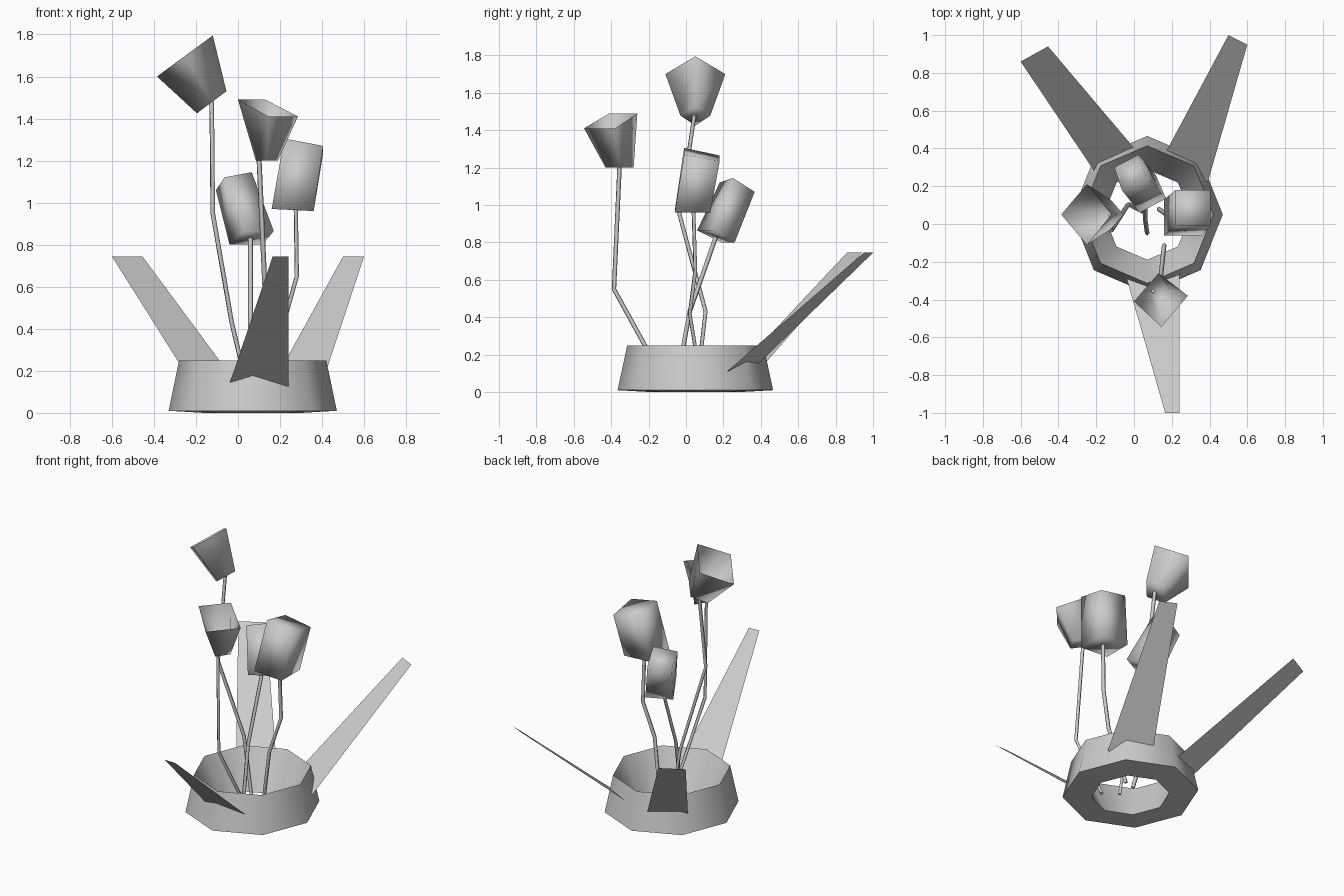
import bpy, math

if "Cube" in bpy.data.objects:
    bpy.data.objects.remove(bpy.data.objects["Cube"])


def mesh_object(name, verts, faces, smooth=False):
    me = bpy.data.meshes.new(name)
    me.from_pydata(verts, [], faces)
    me.update()
    ob = bpy.data.objects.new(name, me)
    bpy.context.collection.objects.link(ob)
    for p in me.polygons:
        p.use_smooth = smooth
    return ob


def stem(name, points, radius=0.012):
    cu = bpy.data.curves.new(name, 'CURVE')
    cu.dimensions = '3D'
    cu.bevel_depth = radius
    cu.bevel_resolution = 0
    cu.use_fill_caps = True
    sp = cu.splines.new('POLY')
    sp.points.add(len(points) - 1)
    for p, co in zip(sp.points, points):
        p.co = (*co, 1)
    ob = bpy.data.objects.new(name, cu)
    bpy.context.collection.objects.link(ob)
    bpy.ops.object.select_all(action='DESELECT')
    ob.select_set(True)
    bpy.context.view_layer.objects.active = ob
    bpy.ops.object.convert(target='MESH')


def flower(name, base, rim, closed):
    # Four-sided cup between a base quad and a rim quad
    faces = [(i, (i + 1) % 4, 4 + (i + 1) % 4, 4 + i) for i in range(4)]
    faces.append((3, 2, 1, 0))
    if closed:
        faces.append((4, 5, 6, 7))
    mesh_object(name, base + rim, faces, True)


# Octagonal planter ring: wedge profile swept around its centre
profile = [(0.40, 0.01), (0.35, 0.25), (0.23, 0.0)]
N, P = 8, len(profile)
verts, faces = [], []
for i in range(N):
    a = math.tau * i / N
    for r, z in profile:
        verts.append((0.07 + r * math.cos(a), 0.05 + 1.04 * r * math.sin(a), z))
    for j in range(P):
        k = (i + 1) % N
        faces.append((i * P + j, k * P + j, k * P + (j + 1) % P, i * P + (j + 1) % P))
ring = mesh_object("planter_ring", verts, faces)
bpy.context.view_layer.objects.active = ring
ring.select_set(True)
bpy.ops.object.shade_smooth_by_angle(angle=math.radians(60))

# Flat tapering leaves, rooted inside the ring wall
leaves = {
    "front": [(-0.05, -0.25), (0.24, -0.25), (0.24, -1.0), (0.165, -1.0)],
    "back_left": [(-0.20, 0.265), (0.015, 0.385), (-0.455, 0.94), (-0.60, 0.86)],
    "back_right": [(0.15, 0.345), (0.39, 0.22), (0.60, 0.95), (0.50, 1.0)],
}
for name, pts in leaves.items():
    quad = [(x, y, z) for (x, y), z in zip(pts, (0.11, 0.11, 0.745, 0.745))]
    mesh_object(name + "_leaf", quad, [(0, 1, 2, 3)])

# Open cup flowers
flower("tall_flower",
       [(-0.195, 0.05, 1.425), (-0.125, -0.03, 1.478), (-0.055, 0.05, 1.53), (-0.125, 0.13, 1.478)],
       [(-0.385, 0.05, 1.60), (-0.25, -0.11, 1.70), (-0.12, 0.05, 1.795), (-0.25, 0.21, 1.70)], False)
flower("front_flower",
       [(0.085, -0.36, 1.20), (0.135, -0.43, 1.20), (0.19, -0.35, 1.20), (0.135, -0.28, 1.20)],
       [(0.0, -0.41, 1.49), (0.145, -0.545, 1.41), (0.285, -0.38, 1.41), (0.13, -0.26, 1.49)], False)

# Closed block-shaped buds
flower("right_bud",
       [(0.16, -0.06, 0.97), (0.36, -0.06, 0.96), (0.36, 0.13, 0.96), (0.16, 0.13, 0.97)],
       [(0.22, -0.01, 1.305), (0.405, -0.01, 1.27), (0.405, 0.18, 1.235), (0.22, 0.18, 1.265)], True)
flower("back_bud",
       [(0.03, 0.06, 0.865), (0.17, 0.135, 0.865), (0.115, 0.26, 0.80), (-0.04, 0.19, 0.80)],
       [(-0.065, 0.18, 1.12), (0.065, 0.25, 1.145), (0.025, 0.367, 1.07), (-0.105, 0.30, 1.06)], True)

# Bent stems
stem("tall_stem", [(0.06, 0.06, 0.05), (-0.03, 0.105, 0.43), (-0.12, -0.035, 0.95), (-0.125, 0.045, 1.48)])
stem("front_stem", [(0.16, -0.11, 0.05), (0.13, -0.385, 0.55), (0.10, -0.355, 1.21)])
stem("right_stem", [(0.13, 0.08, 0.05), (0.215, 0.02, 0.42), (0.28, 0.05, 0.65), (0.275, 0.04, 0.97)])
stem("back_stem", [(0.07, -0.05, 0.05), (0.06, 0.02, 0.43), (0.06, 0.16, 0.83)])
